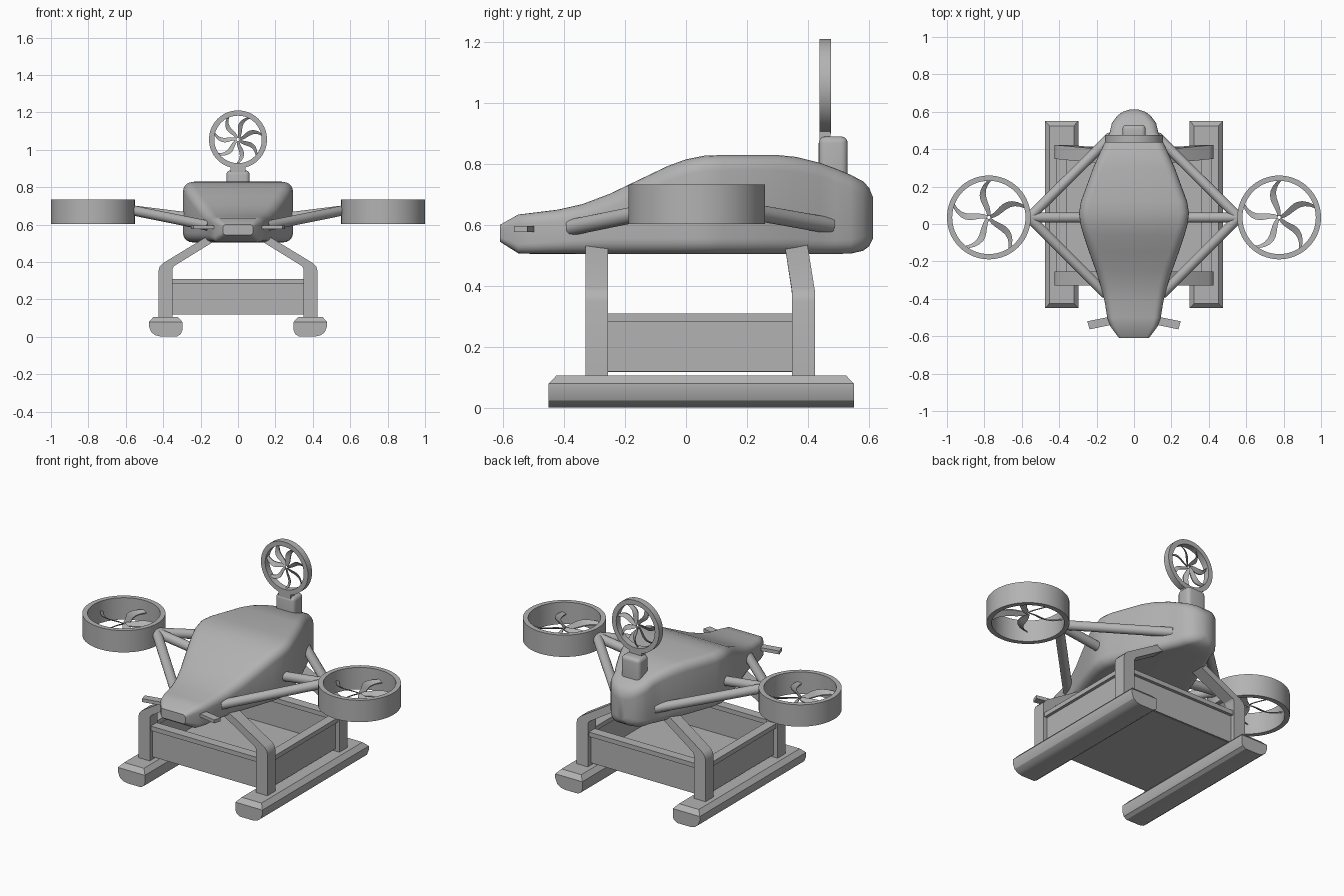
import bpy, bmesh, math
from mathutils import Vector, Matrix

cube = bpy.data.objects.get("Cube")
if cube:
    bpy.data.objects.remove(cube, do_unlink=True)

grey = bpy.data.materials.new("plain_grey")
grey.use_nodes = True
GREY = (0.45, 0.45, 0.45, 1)
grey.diffuse_color = GREY
grey.node_tree.nodes["Principled BSDF"].inputs["Base Color"].default_value = GREY


def finish(name, bm, smooth=None):
    bmesh.ops.recalc_face_normals(bm, faces=bm.faces)
    mesh = bpy.data.meshes.new(name)
    bm.to_mesh(mesh)
    bm.free()
    mesh.materials.append(grey)
    ob = bpy.data.objects.new(name, mesh)
    bpy.context.collection.objects.link(ob)
    if smooth:
        bpy.ops.object.select_all(action='DESELECT')
        ob.select_set(True)
        bpy.context.view_layer.objects.active = ob
        bpy.ops.object.shade_smooth_by_angle(angle=math.radians(smooth))
    return ob


def loft(name, rings, caps=True, closed=False, smooth=None):
    bm = bmesh.new()
    loops = [[bm.verts.new(p) for p in ring] for ring in rings]
    pairs = list(zip(loops, loops[1:]))
    if closed:
        pairs.append((loops[-1], loops[0]))
    for a, b in pairs:
        n = len(a)
        for i in range(n):
            j = (i + 1) % n
            bm.faces.new((a[i], a[j], b[j], b[i]))
    if caps and not closed:
        bm.faces.new(loops[0])
        bm.faces.new(loops[-1])
    return finish(name, bm, smooth)


def box(name, x0, x1, y0, y1, z0, z1, bevel=0):
    bm = bmesh.new()
    bmesh.ops.create_cube(bm, size=1)
    for v in bm.verts:
        v.co = ((x0 + x1) / 2 + v.co.x * (x1 - x0),
                (y0 + y1) / 2 + v.co.y * (y1 - y0),
                (z0 + z1) / 2 + v.co.z * (z1 - z0))
    if bevel:
        bmesh.ops.bevel(bm, geom=bm.edges[:], offset=bevel, segments=4,
                        profile=0.5, affect='EDGES')
    return finish(name, bm, 35 if bevel else None)


def rod(name, a, b, radius):
    a, b = Vector(a), Vector(b)
    turn = (b - a).to_track_quat('Z', 'Y')
    circle = [turn @ Vector((radius * math.cos(t), radius * math.sin(t), 0))
              for t in (math.tau * i / 20 for i in range(20))]
    return loft(name, [[a + p for p in circle], [b + p for p in circle]], smooth=40)


def duct(name, matrix, outer, inner, half):
    profile = ((outer, -half), (outer, half), (inner, half), (inner, -half))
    rings = [[matrix @ Vector((r * math.cos(t), r * math.sin(t), h)) for r, h in profile]
             for t in (math.tau * i / 64 for i in range(64))]
    return loft(name, rings, closed=True, smooth=40)


def rotor(name, matrix, count, radius, width, start):
    # swept, pitched blades meeting at the middle
    bm = bmesh.new()
    steps = 8
    for k in range(count):
        loops = []
        for i in range(steps + 1):
            f = i / steps
            angle = start + math.tau * k / count + 0.3 * math.sin(f * math.pi)
            along = Vector((math.cos(angle), math.sin(angle), 0))
            side = Vector((-along.y, along.x, 0.6))
            w = width * (0.25 + 0.75 * math.sin(math.pi * min(1, 0.1 + 0.75 * f)))
            mid = along * (0.008 + f * radius)
            up = Vector((0, 0, 0.003))
            loops.append([bm.verts.new(matrix @ (mid + side * s * w / 2 + up * u))
                          for s, u in ((-1, -1), (1, -1), (1, 1), (-1, 1))])
        for a, b in zip(loops, loops[1:]):
            for i in range(4):
                j = (i + 1) % 4
                bm.faces.new((a[i], a[j], b[j], b[i]))
        bm.faces.new(loops[0])
        bm.faces.new(loops[-1])
    return finish(name, bm, 40)


# Fuselage: rounded sections along y (y, half width, bottom, top, corner radius)
sections = [
    (-0.61, 0.08, 0.545, 0.60, 0.015), (-0.55, 0.125, 0.507, 0.634, 0.03),
    (-0.5, 0.143, 0.505, 0.64, 0.035), (-0.42, 0.156, 0.505, 0.65, 0.04),
    (-0.34, 0.175, 0.505, 0.668, 0.045), (-0.25, 0.204, 0.505, 0.702, 0.05),
    (-0.15, 0.24, 0.505, 0.75, 0.05), (-0.06, 0.27, 0.505, 0.793, 0.05),
    (0.0, 0.287, 0.505, 0.815, 0.05), (0.06, 0.294, 0.505, 0.827, 0.05),
    (0.12, 0.284, 0.505, 0.829, 0.05), (0.3, 0.218, 0.505, 0.829, 0.05),
    (0.36, 0.192, 0.505, 0.823, 0.05), (0.44, 0.155, 0.505, 0.803, 0.045),
    (0.49, 0.13, 0.505, 0.785, 0.045), (0.54, 0.118, 0.506, 0.764, 0.045),
    (0.58, 0.088, 0.515, 0.743, 0.045), (0.6, 0.06, 0.53, 0.722, 0.04),
    (0.613, 0.02, 0.555, 0.69, 0.018)]
hull = []
for y, w, lo, hi, r in sections:
    ring = []
    for q, (sx, cz) in enumerate(((1, hi - r), (-1, hi - r), (-1, lo + r), (1, lo + r))):
        for i in range(6):
            t = math.pi / 2 * (q + i / 5)
            ring.append((sx * (w - r) + r * math.cos(t), y, cz + r * math.sin(t)))
    hull.append(ring)
loft("fuselage", hull, smooth=32)

# Tail fan and its pedestal
box("fan_pedestal", -0.062, 0.062, 0.435, 0.53, 0.68, 0.89, 0.022)
box("fan_mount", -0.04, 0.04, 0.438, 0.474, 0.87, 0.908)
tail = Matrix.Translation((0, 0.456, 1.055)) @ Matrix.Rotation(math.pi / 2, 4, 'X')
duct("tail_fan_ring", tail, 0.155, 0.127, 0.019)
rotor("tail_fan_blades", tail, 7, 0.122, 0.024, 0.2)

for s, side in ((1, "left"), (-1, "right")):
    # Lift fans
    hub = Matrix.Translation((s * 0.776, 0.035, 0.668))
    duct(side + "_duct", hub, 0.224, 0.196, 0.065)
    rotor(side + "_rotor_blades", hub, 5, 0.19, 0.034, 0.3)
    # Struts that meet at the duct
    tip = (s * 0.56, 0.035, 0.675)
    for part, foot, r in (("front", (s * 0.15, -0.375, 0.592), 0.027),
                          ("middle", (s * 0.2, 0.035, 0.63), 0.027),
                          ("rear", (s * 0.12, 0.47, 0.598), 0.027)):
        rod(f"{side}_{part}_strut", foot, tip, r)
    # Nose winglet
    plan = ((0.1, -0.49), (0.25, -0.52), (0.237, -0.563), (0.1, -0.535))
    loft(side + "_winglet", [[(s * x, y, z) for x, y in plan] for z in (0.576, 0.596)])
    # Skid, with chamfered top and rounded underside
    keel = [(0.298, 0.08), (0.298, 0.035), (0.305, 0.015), (0.325, 0.002),
            (0.415, 0.002), (0.442, 0.008), (0.464, 0.025), (0.476, 0.055), (0.476, 0.08)]
    bm = bmesh.new()
    ends = [[bm.verts.new((s * x, y, z)) for x, z in keel] for y in (-0.45, 0.55)]
    deck = [[bm.verts.new((s * x, y, 0.106)) for x in (0.322, 0.452)]
            for y in (-0.425, 0.525)]
    a, b = ends
    for i in range(len(keel) - 1):
        bm.faces.new((a[i], a[i + 1], b[i + 1], b[i]))
    for e, d in zip(ends, deck):
        bm.faces.new(e)
        bm.faces.new((e[0], e[-1], d[1], d[0]))
    for k, m in ((0, 0), (-1, 1)):
        bm.faces.new((a[k], b[k], deck[1][m], deck[0][m]))
    bm.faces.new((deck[0][0], deck[0][1], deck[1][1], deck[1][0]))
    finish(side + "_skid", bm, 30)
    # Bent legs; the rear ones lean forward above the bend
    shape = ((0.35, 0.1), (0.425, 0.1), (0.425, 0.35), (0.42, 0.373), (0.402, 0.393),
             (0.16, 0.54), (0.12, 0.515), (0.342, 0.378), (0.35, 0.362))
    for part, y0, lean in (("front", -0.33, 0), ("rear", 0.348, 0.16)):
        loft(f"{side}_{part}_leg",
             [[(s * x, y - lean * max(0, z - 0.38), z) for x, z in shape]
              for y in (y0, y0 + 0.075)], smooth=30)
    # Cargo tray side
    lo, hi = sorted((s * 0.36, s * 0.415))
    box(side + "_tray_rail", lo, hi, -0.256, 0.349, 0.283, 0.31)
    lo, hi = sorted((s * 0.378, s * 0.398))
    box(side + "_tray_wall", lo, hi, -0.29, 0.385, 0.12, 0.29)

# Cargo tray ends and floor
for part, y in (("front", -0.2925), ("rear", 0.3855)):
    box(part + "_tray_rail", -0.351, 0.351, y - 0.028, y + 0.028, 0.283, 0.31)
    box(part + "_tray_wall", -0.38, 0.38, y - 0.01, y + 0.01, 0.12, 0.29)
box("tray_floor", -0.385, 0.385, -0.295, 0.388, 0.118, 0.132)
